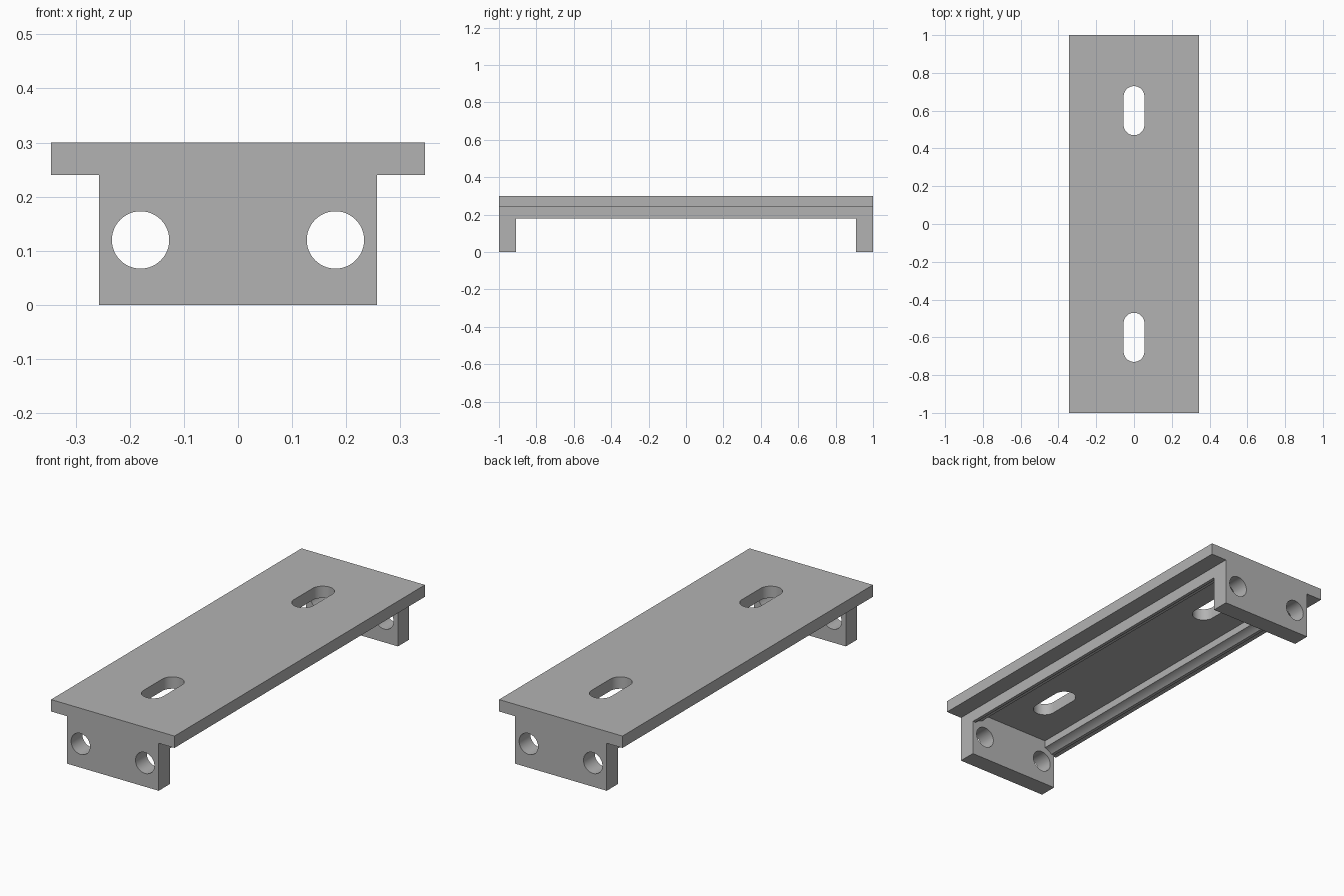
import bpy, bmesh
from math import sin, cos, pi, radians, asin, acos
from mathutils import Vector

cube = bpy.data.objects.get("Cube")
if cube:
    bpy.data.objects.remove(cube, do_unlink=True)

grey = bpy.data.materials.new("plain_grey")
grey.use_nodes = True
colour = (0.45, 0.45, 0.45, 1)
grey.diffuse_color = colour
grey.node_tree.nodes["Principled BSDF"].inputs["Base Color"].default_value = colour


def prism(name, outline, start, sweep):
    """Extrude a flat outline; start maps each 2D point to 3D."""
    bm = bmesh.new()
    face = bm.faces.new([bm.verts.new(start(a, b)) for a, b in outline])
    ext = bmesh.ops.extrude_face_region(bm, geom=[face])
    moved = [v for v in ext["geom"] if isinstance(v, bmesh.types.BMVert)]
    bmesh.ops.translate(bm, verts=moved, vec=Vector(sweep))
    bmesh.ops.recalc_face_normals(bm, faces=bm.faces)
    mesh = bpy.data.meshes.new(name)
    bm.to_mesh(mesh)
    bm.free()
    mesh.materials.append(grey)
    obj = bpy.data.objects.new(name, mesh)
    bpy.context.collection.objects.link(obj)
    return obj


def along_y(name, outline, half):
    return prism(name, outline, lambda x, z: (x, -half, z), (0, 2 * half, 0))


def arc(cx, cy, r, a0, a1, n):
    return [(cx + r * cos(a0 + (a1 - a0) * i / n),
             cy + r * sin(a0 + (a1 - a0) * i / n)) for i in range(n + 1)]


def mirrored(half):
    """Complete a right-hand outline across the x = 0 axis."""
    return half + [(-x, z) for x, z in reversed(half)]


# T-shaped bar: wide top plate over a narrower body
WEB, FLANGE, TOP, LEDGE = 0.257, 0.345, 0.30, 0.24
bracket = along_y("mounting_bracket", mirrored(
    [(WEB, 0), (WEB, LEDGE), (FLANGE, LEDGE), (FLANGE, TOP)]), 1.0)

# Space between the end plates, with a central pocket and two rod coves
ROD_X, ROD_Z, COVE, POCKET, BELLY = 0.18, 0.12, 0.085, 0.20, 0.18
cove = arc(ROD_X, ROD_Z, COVE, asin((BELLY - ROD_Z) / COVE),
           acos((POCKET - ROD_X) / COVE), 10)
cutters = [along_y("underside_cutter", mirrored(
    [(0.3, -0.1), (0.3, BELLY)] + cove + [(POCKET, LEDGE)]), 0.91)]

for side in (-1, 1):
    # Rod holes through both end plates
    hole = arc(side * ROD_X, ROD_Z, 0.053, 0, 2 * pi, 48)[:-1]
    cutters.append(along_y("rod_hole_cutter", hole, 1.1))
    # Long slots in the top plate
    r, reach, cy = 0.055, 0.075, side * 0.6
    slot = arc(0, cy + reach, r, 0, pi, 20) + arc(0, cy - reach, r, pi, 2 * pi, 20)
    cutters.append(prism("slot_cutter", slot, lambda x, y: (x, y, 0.21), (0, 0, 0.2)))

for cutter in cutters:
    cutter.hide_render = True
    mod = bracket.modifiers.new(cutter.name, "BOOLEAN")
    mod.operation = "DIFFERENCE"
    mod.solver = "EXACT"
    mod.object = cutter

# Bake the cuts and remove the helpers
bpy.context.view_layer.update()
graph = bpy.context.evaluated_depsgraph_get()
baked = bpy.data.meshes.new_from_object(bracket.evaluated_get(graph))
bracket.modifiers.clear()
bracket.data = baked
for cutter in cutters:
    bpy.data.objects.remove(cutter, do_unlink=True)

bpy.ops.object.select_all(action="DESELECT")
bracket.select_set(True)
bpy.context.view_layer.objects.active = bracket
bpy.ops.object.shade_smooth_by_angle(angle=radians(30))
